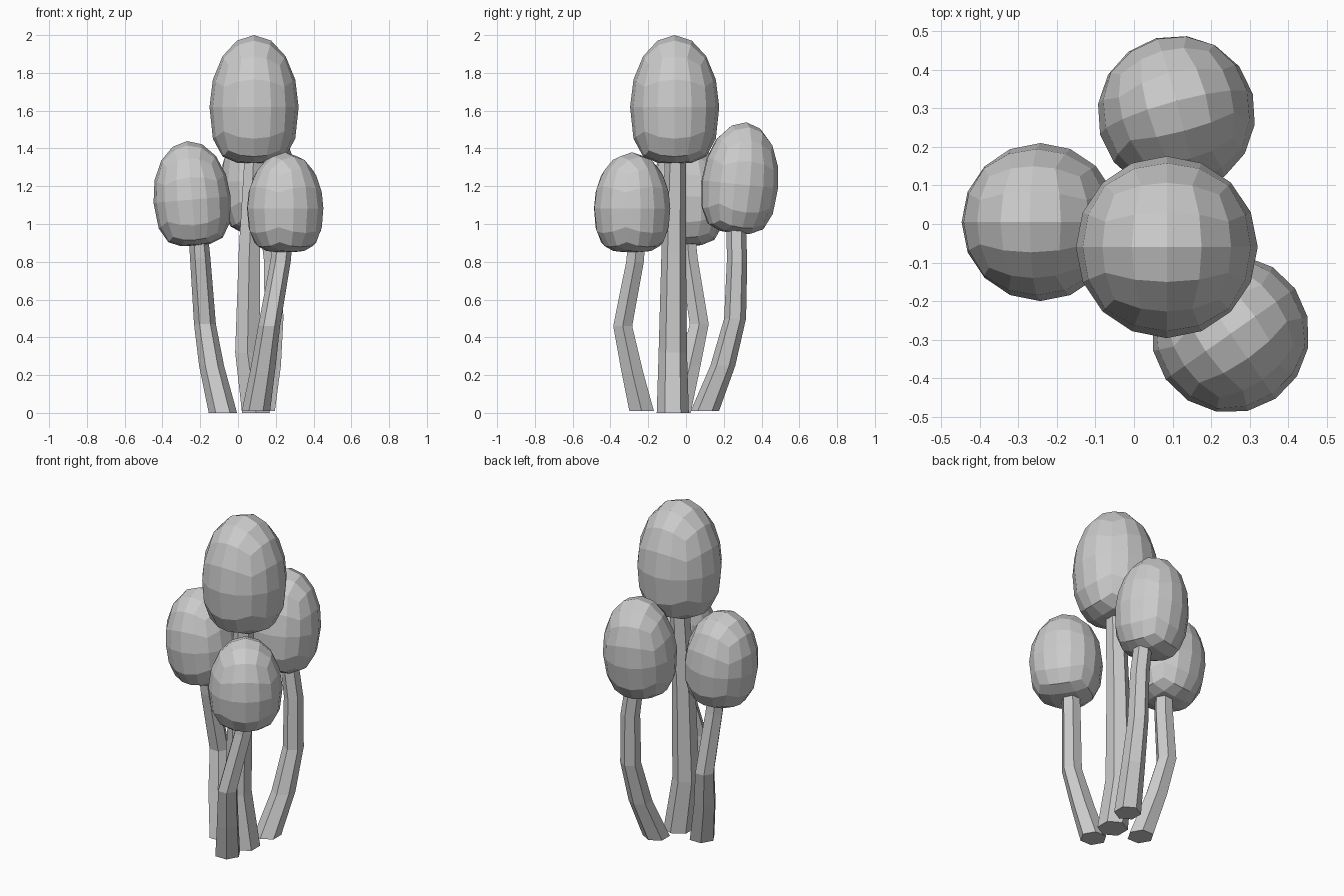
import bpy, bmesh, math
from mathutils import Vector, Matrix

cube = bpy.data.objects.get("Cube")
if cube:
    bpy.data.objects.remove(cube, do_unlink=True)

grey = bpy.data.materials.new("pale_grey")
grey.use_nodes = True
colour = (0.6, 0.6, 0.6, 1)
grey.diffuse_color = colour
grey.node_tree.nodes["Principled BSDF"].inputs["Base Color"].default_value = colour


def add_object(name, bm):
    bmesh.ops.recalc_face_normals(bm, faces=bm.faces[:])
    mesh = bpy.data.meshes.new(name)
    bm.to_mesh(mesh)
    bm.free()
    mesh.materials.append(grey)
    obj = bpy.data.objects.new(name, mesh)
    bpy.context.collection.objects.link(obj)
    return obj


def add_cap(name, x, y, bottom, top, radius, turn=0, tilt_x=0, tilt_y=0):
    """Egg-shaped faceted cap: a rounded cube, stretched above and flattened below."""
    bm = bmesh.new()
    bmesh.ops.create_cube(bm, size=2)
    bmesh.ops.subdivide_edges(bm, edges=bm.edges[:], cuts=3, use_grid_fill=True)
    height = top - bottom
    up, down = height * 0.56, height * 0.44
    for v in bm.verts:
        p = Vector([math.tan(c * math.pi / 4) for c in v.co]).normalized()
        z = up * p.z if p.z > 0 else -down * (1 - (1 + p.z) ** 1.7)
        v.co = (p.x * radius, p.y * radius, z)
    spin = (Matrix.Rotation(math.radians(tilt_y), 4, 'Y')
            @ Matrix.Rotation(math.radians(tilt_x), 4, 'X')
            @ Matrix.Rotation(math.radians(turn), 4, 'Z'))
    bmesh.ops.transform(bm, matrix=spin, verts=bm.verts[:])
    obj = add_object(name, bm)
    obj.location = (x, y, bottom + down)


def add_stem(name, path, radii, turn=0):
    """Bent six-sided stem: level rings joined along a path of centres."""
    bm = bmesh.new()
    rings = []
    for (x, y, z), r in zip(path, radii):
        angles = [math.radians(turn + 60 * i) for i in range(6)]
        rings.append([bm.verts.new((x + r * math.cos(a), y + r * math.sin(a), z))
                      for a in angles])
    for low, high in zip(rings, rings[1:]):
        for i in range(6):
            j = (i + 1) % 6
            bm.faces.new((low[i], low[j], high[j], high[i]))
    bm.faces.new(rings[0])
    bm.faces.new(rings[-1])
    add_object(name, bm)


# Caps
add_cap("tall_cap", 0.085, -0.06, 1.32, 2.0, 0.236)
add_cap("right_cap", -0.243, 0.005, 0.885, 1.44, 0.205, tilt_y=-5)
add_cap("front_cap", 0.25, -0.285, 0.85, 1.38, 0.205, turn=35)
add_cap("back_cap", 0.11, 0.285, 0.95, 1.54, 0.205, turn=15, tilt_x=-6)

# Stems
slim = (0.075, 0.066, 0.058, 0.054, 0.05)
add_stem("tall_stem",
         [(0.095, -0.07, 0), (0.05, -0.07, 0.32), (0.06, -0.065, 0.85), (0.085, -0.055, 1.4)],
         (0.085, 0.075, 0.065, 0.055), turn=30)
add_stem("right_stem",
         [(-0.08, -0.04, 0), (-0.14, 0.02, 0.25), (-0.175, 0.07, 0.47),
          (-0.2, 0.015, 0.82), (-0.215, 0, 1.0)], slim)
add_stem("front_stem",
         [(0.095, -0.235, 0.01), (0.13, -0.285, 0.22), (0.165, -0.335, 0.46),
          (0.225, -0.27, 0.8), (0.245, -0.255, 0.98)], slim)
add_stem("back_stem",
         [(0.13, 0.1, 0.01), (0.17, 0.195, 0.25), (0.19, 0.26, 0.5),
          (0.185, 0.27, 0.8), (0.15, 0.265, 1.06)], slim, turn=30)
